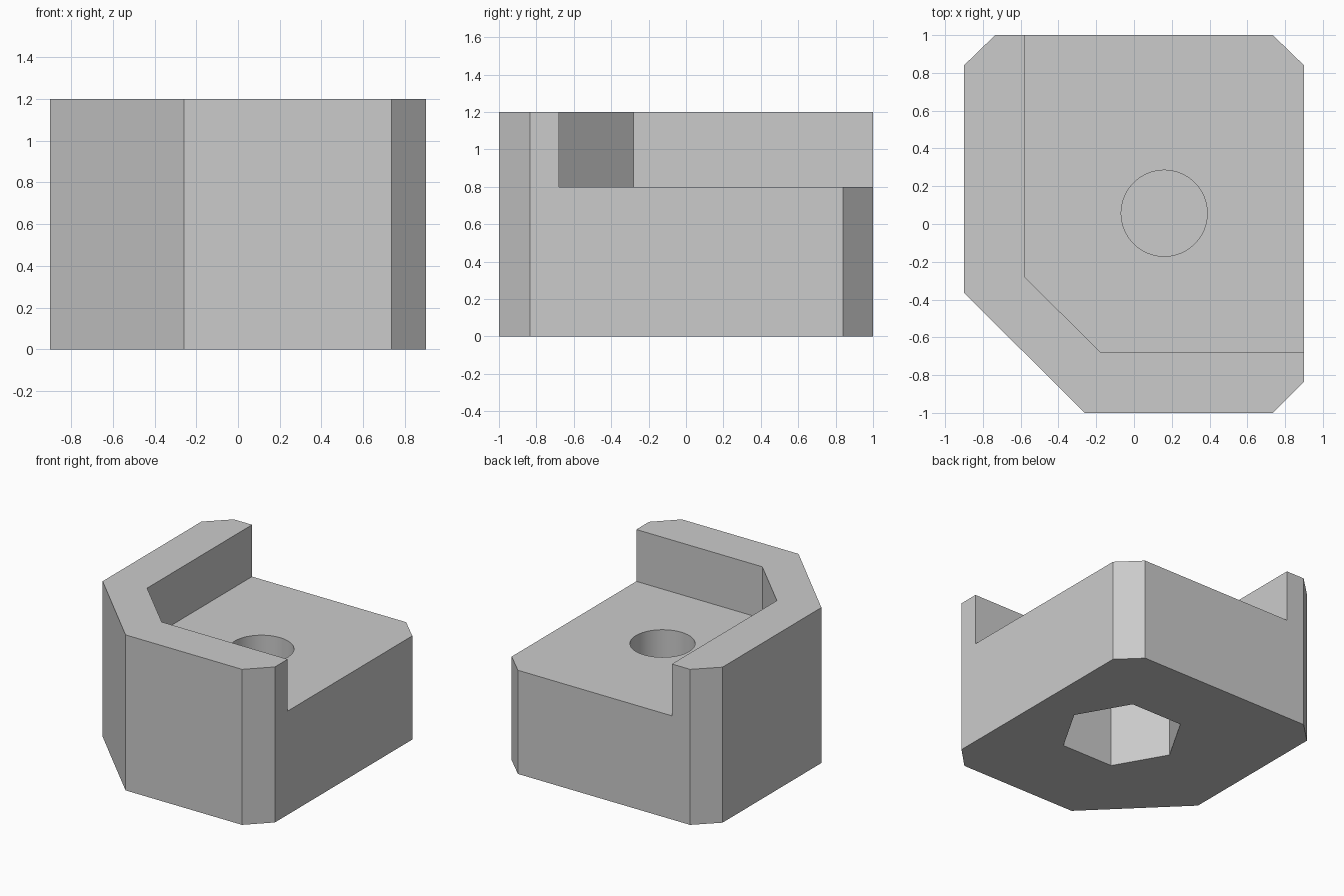
import bpy
import bmesh
from math import radians, cos, sin, tau

if "Cube" in bpy.data.objects:
    bpy.data.objects.remove(bpy.data.objects["Cube"], do_unlink=True)

grey = bpy.data.materials.new("light_grey")
grey.use_nodes = True
colour = (0.6, 0.6, 0.6, 1)
grey.diffuse_color = colour
grey.node_tree.nodes["Principled BSDF"].inputs["Base Color"].default_value = colour


def prism(name, outline, bottom, top):
    """Extrude a counter-clockwise outline from bottom to top."""
    bm = bmesh.new()
    base = bm.faces.new([bm.verts.new((x, y, bottom)) for x, y in outline])
    new = bmesh.ops.extrude_face_region(bm, geom=[base], use_keep_orig=True)["geom"]
    raised = [v for v in new if isinstance(v, bmesh.types.BMVert)]
    bmesh.ops.translate(bm, verts=raised, vec=(0, 0, top - bottom))
    bmesh.ops.recalc_face_normals(bm, faces=bm.faces)
    mesh = bpy.data.meshes.new(name)
    bm.to_mesh(mesh)
    bm.free()
    mesh.materials.append(grey)
    obj = bpy.data.objects.new(name, mesh)
    bpy.context.collection.objects.link(obj)
    return obj


def ring(centre, radius, sides):
    return [(centre[0] + radius * cos(tau * i / sides),
             centre[1] + radius * sin(tau * i / sides)) for i in range(sides)]


def cut(target, cutter):
    """Subtract the cutter and discard it."""
    cutter.hide_render = True
    mod = target.modifiers.new("cut", "BOOLEAN")
    mod.operation = "DIFFERENCE"
    mod.solver = "EXACT"
    mod.object = cutter
    bpy.ops.object.select_all(action="DESELECT")
    bpy.context.view_layer.objects.active = target
    target.select_set(True)
    bpy.ops.object.modifier_apply(modifier=mod.name)
    bpy.data.objects.remove(cutter, do_unlink=True)


# Block with three small corner chamfers and one large one
block = prism("corner_block", [
    (-0.26, -1), (0.735, -1), (0.9, -0.835), (0.9, 0.84),
    (0.735, 1), (-0.735, 1), (-0.9, 0.84), (-0.9, -0.365)], 0, 1.2)

# Recess leaving a raised wall along two sides
cut(block, prism("recess_cutter", [
    (-0.175, -0.68), (1.2, -0.68), (1.2, 1.2), (-0.58, 1.2), (-0.58, -0.28)], 0.8, 1.5))

# Round hole from above, hexagonal nut pocket from below, thin web between
centre = (0.16, 0.057)
cut(block, prism("hole_cutter", ring(centre, 0.228, 64), 0.53, 1.0))
cut(block, prism("nut_pocket_cutter", ring(centre, 0.442, 6), -0.2, 0.51))

# Smooth only the round bore
bpy.ops.object.shade_smooth_by_angle(angle=radians(30))
